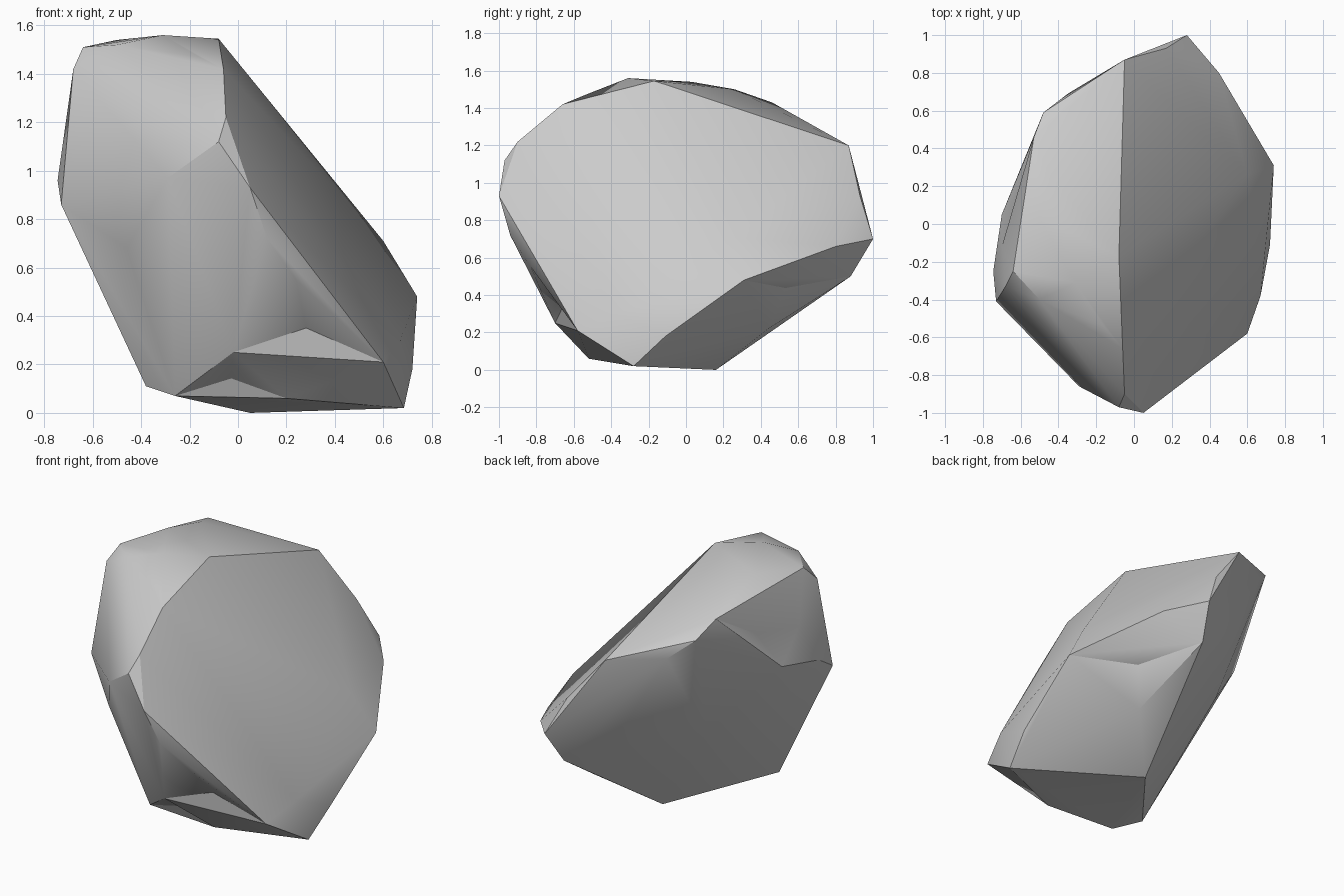
import bpy, bmesh, math
from mathutils import Vector

if "Cube" in bpy.data.objects:
    bpy.data.objects.remove(bpy.data.objects["Cube"])

# Corner points of the boulder, grouped by region
crown = [(-.08, -.17, 1.545), (-.31, -.31, 1.56), (-.5, -.4, 1.52), (-.64, -.25, 1.51),
         (-.5, .03, 1.54), (-.45, .26, 1.5), (-.53, .46, 1.43), (-.48, .59, 1.33),
         (-.05, .87, 1.2), (-.16, -.54, 1.47), (-.06, -.66, 1.42)]
left = [(-.68, -.33, 1.42), (-.7, -.12, 1.21), (-.745, -.25, .96), (-.73, -.41, .86),
        (-.7, .05, 1.02), (-.62, .22, 1.15), (-.35, .3, .6), (.02, .71, .57), (-.35, .69, 1.22)]
front = [(-.05, -.9, 1.22), (-.08, -.97, 1.12), (.05, -1, .93), (-.29, -.86, .97),
         (.12, -.94, .72), (.24, -.83, .55), (.4, -.72, .44), (-.46, -.62, .68),
         (-.02, -.7, .25), (.6, -.58, .21)]
right = [(.6, .26, .71), (.74, .31, .48), (.72, -.11, .18), (.45, .8, .66),
         (.17, .93, .93), (.28, 1, .7), (.23, .88, .5), (.67, -.38, .3)]
base = [(.685, -.28, .02), (.05, .16, 0), (-.26, -.5, .07), (-.38, -.38, .11),
        (.2, -.52, .06), (.33, .44, .22)]

bm = bmesh.new()
for p in crown + left + front + right + base:
    bm.verts.new(p)
res = bmesh.ops.convex_hull(bm, input=bm.verts[:])
loose = [v for v in bm.verts if not v.link_faces]
bmesh.ops.delete(bm, geom=loose, context='VERTS')


# Shallow chips: poke the nearest facet and push its middle inwards
def chip(spot, depth):
    spot = Vector(spot)
    face = min(bm.faces, key=lambda f: (f.calc_center_median() - spot).length)
    normal = face.normal.copy()
    made = bmesh.ops.poke(bm, faces=[face])
    for v in made['verts']:
        v.co -= normal * depth


bm.normal_update()
for spot, depth in [((.35, -.65, .3), .05), ((.0, -.65, .2), .03),
                    ((-.6, .15, 1.3), .03), ((.45, .5, .45), .04)]:
    chip(spot, depth)
    bm.normal_update()
bmesh.ops.recalc_face_normals(bm, faces=bm.faces[:])

mesh = bpy.data.meshes.new("boulder")
bm.to_mesh(mesh)
bm.free()
boulder = bpy.data.objects.new("boulder", mesh)
bpy.context.collection.objects.link(boulder)
bpy.context.view_layer.objects.active = boulder
boulder.select_set(True)
bpy.ops.object.shade_smooth_by_angle(angle=math.radians(30))
